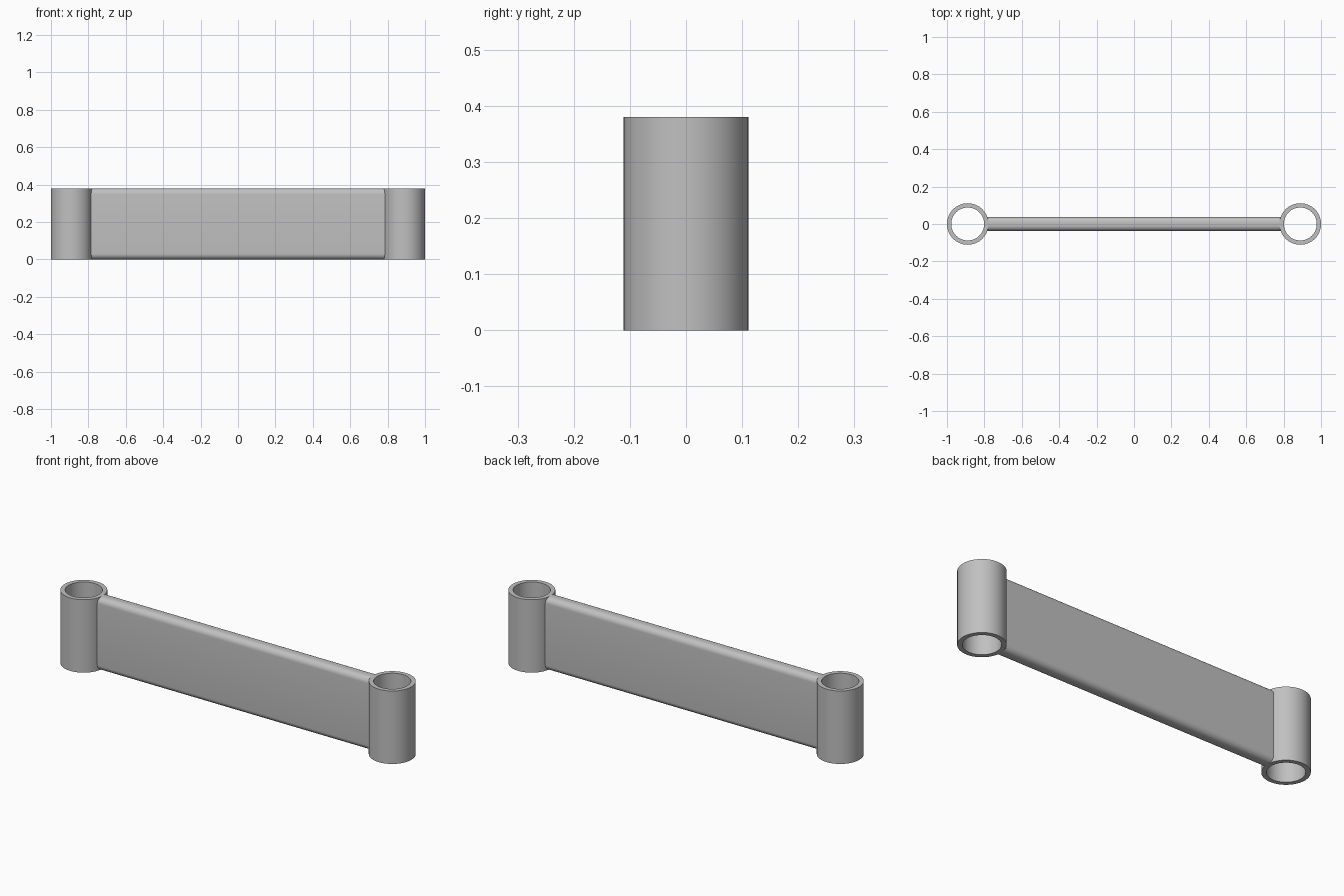
import bpy
import bmesh
from math import pi, cos, sin

if "Cube" in bpy.data.objects:
    bpy.data.objects.remove(bpy.data.objects["Cube"], do_unlink=True)

HEIGHT = 0.38
OUTER, INNER = 0.111, 0.088
CENTRE = 1 - OUTER
HALF_THICK, ROUND = 0.038, 0.03
SEGMENTS = 64

grey = bpy.data.materials.new("plain_grey")
grey.use_nodes = True
colour = (0.53, 0.53, 0.53, 1)
grey.diffuse_color = colour
grey.node_tree.nodes["Principled BSDF"].inputs["Base Color"].default_value = colour


def finish(bm, name):
    bmesh.ops.recalc_face_normals(bm, faces=bm.faces)
    mesh = bpy.data.meshes.new(name)
    bm.to_mesh(mesh)
    bm.free()
    mesh.materials.append(grey)
    obj = bpy.data.objects.new(name, mesh)
    bpy.context.collection.objects.link(obj)
    bpy.ops.object.select_all(action="DESELECT")
    obj.select_set(True)
    bpy.context.view_layer.objects.active = obj
    bpy.ops.object.shade_smooth_by_angle(angle=pi / 6)
    return obj


def sleeve(name, x):
    # Open tube: four rings of vertices joined around the wall section
    bm = bmesh.new()
    section = [(OUTER, 0), (OUTER, HEIGHT), (INNER, HEIGHT), (INNER, 0)]
    rings = []
    for radius, z in section:
        angles = [2 * pi * i / SEGMENTS for i in range(SEGMENTS)]
        rings.append([bm.verts.new((x + radius * cos(a), radius * sin(a), z))
                      for a in angles])
    for k, ring in enumerate(rings):
        following = rings[(k + 1) % len(rings)]
        for i in range(SEGMENTS):
            j = (i + 1) % SEGMENTS
            bm.faces.new((ring[i], ring[j], following[j], following[i]))
    return finish(bm, name)


def web(name):
    # Upright plate with rounded long edges, ending inside the sleeve walls
    bm = bmesh.new()
    bmesh.ops.create_cube(bm, size=1)
    for v in bm.verts:
        v.co.x *= 2 * (CENTRE - 0.1)
        v.co.y *= 2 * HALF_THICK
        v.co.z = (v.co.z + 0.5) * HEIGHT
    long_edges = [e for e in bm.edges
                  if abs(e.verts[0].co.x - e.verts[1].co.x) > 1]
    bmesh.ops.bevel(bm, geom=long_edges, offset=ROUND, segments=8,
                    profile=0.5, affect="EDGES")
    return finish(bm, name)


# Matching sleeves at both ends, joined by the plate
for side, sign in (("left", 1), ("right", -1)):
    sleeve(side + "_sleeve", sign * CENTRE)
web("connecting_plate")
